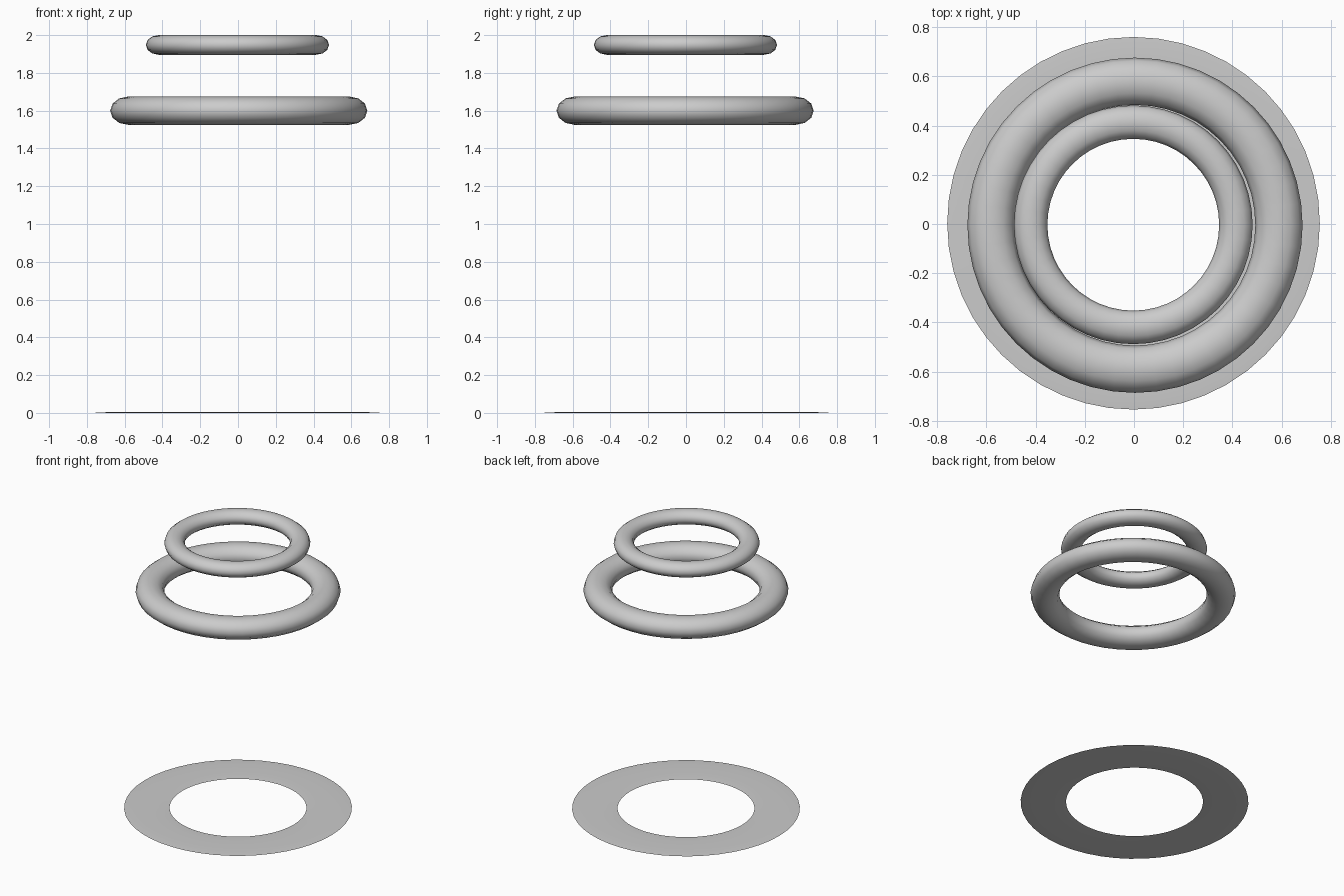
import bpy
import math

if "Cube" in bpy.data.objects:
    bpy.data.objects.remove(bpy.data.objects["Cube"])


def ring(name, centre, major, minor, half_height):
    """Torus squashed vertically to the given half height."""
    bpy.ops.mesh.primitive_torus_add(
        location=centre, major_radius=major, minor_radius=minor,
        major_segments=48, minor_segments=12)
    ob = bpy.context.object
    ob.name = name
    ob.scale.z = half_height / minor
    bpy.ops.object.transform_apply(location=False, rotation=False, scale=True)
    bpy.ops.object.shade_smooth_by_angle(angle=math.radians(40))
    return ob


# Almost flat ring on the floor
ring("base_ring", (-0.002, 0.003, 0.003), 0.606, 0.151, 0.003)

# Two floating rings above it
ring("middle_ring", (0.004, -0.005, 1.60), 0.585, 0.096, 0.075)
ring("top_ring", (-0.003, -0.003, 1.948), 0.417, 0.068, 0.052)
